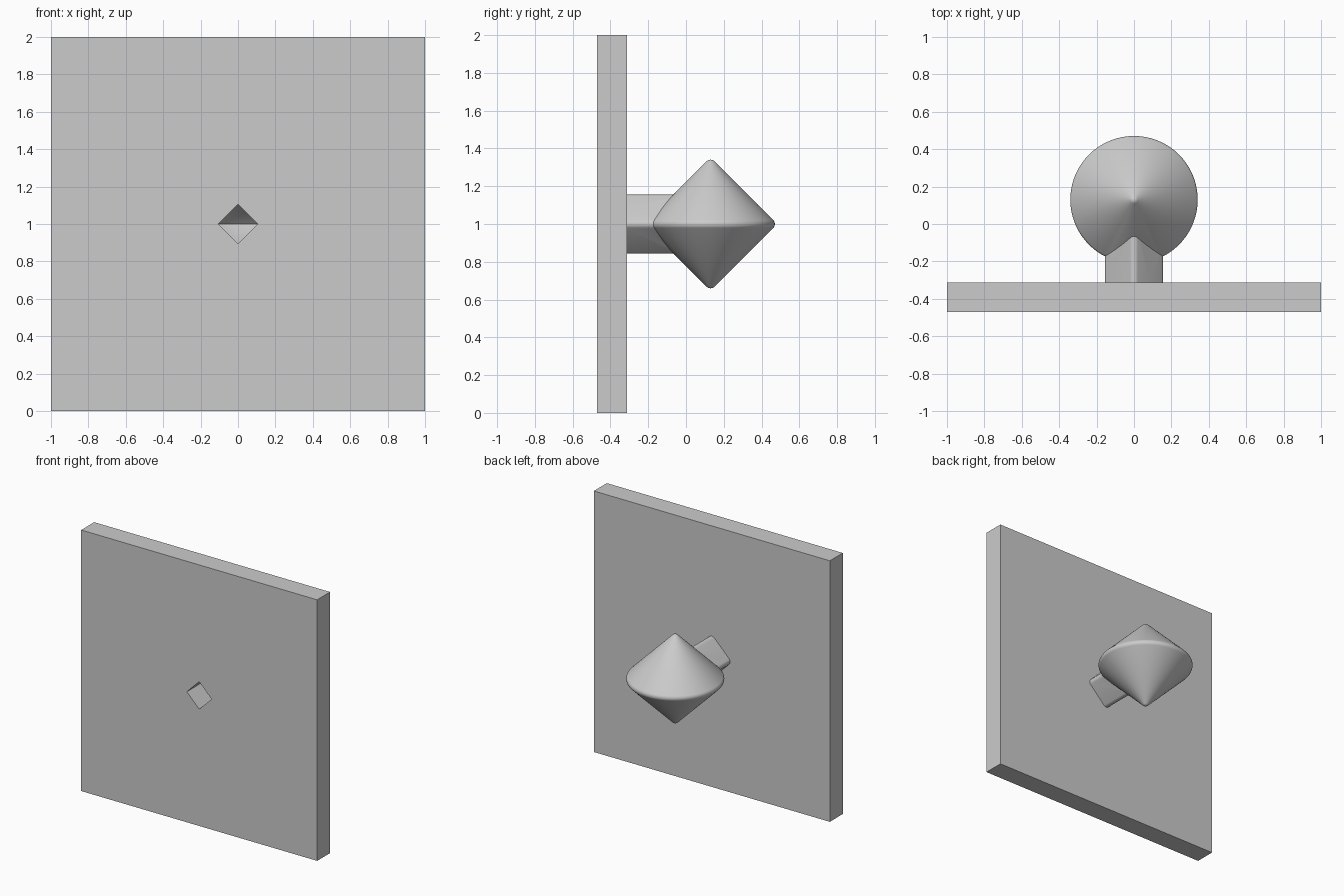
import bpy, bmesh, math
from mathutils import Vector, Matrix

if "Cube" in bpy.data.objects:
    bpy.data.objects.remove(bpy.data.objects["Cube"])

KNOB_Y = 0.13      # knob centre
PLATE_Y = (-0.47, -0.313)

grey = bpy.data.materials.new("light_grey")
grey.use_nodes = True
colour = (0.6, 0.6, 0.6, 1)
grey.diffuse_color = colour
grey.node_tree.nodes["Principled BSDF"].inputs["Base Color"].default_value = colour


def diamond(size, radius, steps):
    """Diamond outline (x, z) with rounded corners, counter-clockwise from the bottom."""
    points = []
    for corner in range(4):
        mid = math.radians(90 * corner - 90)
        reach = size - radius * math.sqrt(2)
        for i in range(-steps, steps + 1):
            a = mid + math.radians(45) * (i / steps if steps else 0)
            points.append((reach * math.cos(mid) + radius * math.cos(a),
                           reach * math.sin(mid) + radius * math.sin(a)))
    return points


def finish(name, bm):
    bmesh.ops.recalc_face_normals(bm, faces=bm.faces)
    mesh = bpy.data.meshes.new(name)
    bm.to_mesh(mesh)
    bm.free()
    mesh.materials.append(grey)
    obj = bpy.data.objects.new(name, mesh)
    bpy.context.collection.objects.link(obj)
    return obj


def prism(name, outline, y0, y1):
    """Outline extruded along y."""
    bm = bmesh.new()
    face = bm.faces.new([bm.verts.new((x, y0, z + 1)) for x, z in outline])
    new = bmesh.ops.extrude_face_region(bm, geom=[face])["geom"]
    bmesh.ops.translate(bm, vec=(0, y1 - y0, 0),
                        verts=[v for v in new if isinstance(v, bmesh.types.BMVert)])
    return finish(name, bm)


def lathe(name, outline):
    """Right half of the outline turned around the vertical axis of the knob."""
    half = sorted((p for p in outline if p[0] > -0.0001), key=lambda p: p[1])
    bm = bmesh.new()
    verts = [bm.verts.new((max(x, 0), KNOB_Y, z + 1)) for x, z in half]
    edges = [bm.edges.new(pair) for pair in zip(verts, verts[1:])]
    bmesh.ops.spin(bm, geom=verts + edges, cent=(0, KNOB_Y, 1), axis=(0, 0, 1),
                   angle=math.tau, steps=72)
    bmesh.ops.remove_doubles(bm, verts=bm.verts, dist=0.0002)
    return finish(name, bm)


def combine(target, tool, operation):
    """Apply a boolean and drop the tool."""
    tool.hide_render = True
    mod = target.modifiers.new(operation.lower(), "BOOLEAN")
    mod.object, mod.operation, mod.solver = tool, operation, "EXACT"
    bpy.context.view_layer.update()
    bpy.context.view_layer.objects.active = target
    bpy.ops.object.modifier_apply(modifier=mod.name)
    bpy.data.objects.remove(tool)


# Square wall plate
plate = prism("wall_plate", [(-1, -1), (1, -1), (1, 1), (-1, 1)], *PLATE_Y)

# Double-cone knob on a diamond shank
knob = lathe("hollow_knob", diamond(0.353, 0.03, 3))
shank = prism("shank", diamond(0.168, 0.03, 3), -0.4, KNOB_Y)
combine(knob, shank, "UNION")
combine(plate, knob, "UNION")
plate.name = "plate_with_hollow_knob"

# Diamond bore opening into the hollow of the knob
cavity = lathe("cavity", diamond(0.29, 0, 0))
bore = prism("bore", diamond(0.105, 0, 0), -0.6, KNOB_Y)
combine(cavity, bore, "UNION")
combine(plate, cavity, "DIFFERENCE")

# Smooth cones with crisp edges
bpy.ops.object.select_all(action="DESELECT")
plate.select_set(True)
bpy.context.view_layer.objects.active = plate
bpy.ops.object.shade_smooth_by_angle(angle=math.radians(25))
